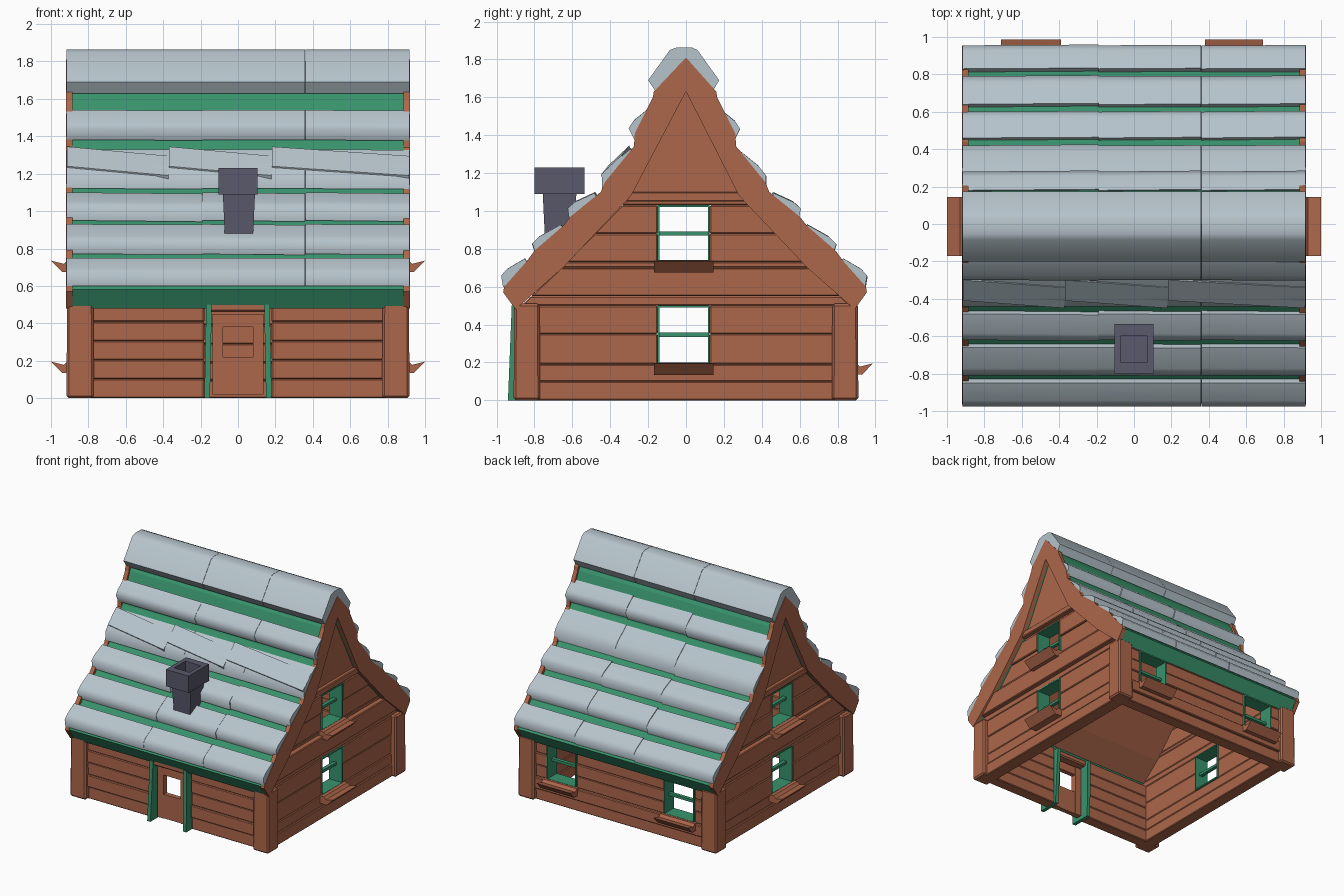
import bpy, bmesh, math, random

if "Cube" in bpy.data.objects:
    bpy.data.objects.remove(bpy.data.objects["Cube"])

random.seed(4)


def material(name, rgb):
    m = bpy.data.materials.new(name)
    m.diffuse_color = (*rgb, 1)
    m.use_nodes = True
    m.node_tree.nodes["Principled BSDF"].inputs["Base Color"].default_value = m.diffuse_color
    return m


WOOD = material("wood", (0.42, 0.135, 0.07))
GREEN = material("green_paint", (0.04, 0.29, 0.15))
SLATE = material("slate", (0.47, 0.55, 0.60))
STONE = material("chimney_stone", (0.10, 0.10, 0.15))


def along_x(p, q, t): return (t, p, q)
def along_y(p, q, t): return (p, t, q)
def along_z(p, q, t): return (p, q, t)


def prism(name, pts, a, b, mat, place=along_x, shift=(0, 0), scale=1, bevel=0, smooth=0):
    """Extrude a 2D profile from a to b; the far end may be shifted or scaled."""
    bm = bmesh.new()
    cx = sum(p[0] for p in pts) / len(pts)
    cy = sum(p[1] for p in pts) / len(pts)
    near = [bm.verts.new(place(p, q, a)) for p, q in pts]
    far = [bm.verts.new(place(cx + (p - cx) * scale + shift[0],
                              cy + (q - cy) * scale + shift[1], b)) for p, q in pts]
    bm.faces.new(near)
    bm.faces.new(far[::-1])
    n = len(pts)
    for i in range(n):
        j = (i + 1) % n
        bm.faces.new((near[i], far[i], far[j], near[j]))
    bmesh.ops.recalc_face_normals(bm, faces=bm.faces)
    me = bpy.data.meshes.new(name)
    bm.to_mesh(me)
    bm.free()
    me.materials.append(mat)
    if smooth:
        me.shade_smooth()
        me.set_sharp_from_angle(angle=math.radians(smooth))
    ob = bpy.data.objects.new(name, me)
    bpy.context.collection.objects.link(ob)
    if bevel:
        mod = ob.modifiers.new("bevel", 'BEVEL')
        mod.width, mod.segments = bevel, 1
    return ob


def rect(a, b, c, d):
    return [(a, c), (b, c), (b, d), (a, d)]


def box(name, x0, x1, y0, y1, z0, z1, mat, **kw):
    return prism(name, rect(x0, x1, y0, y1), z0, z1, mat, along_z, **kw)


def both_slopes(outer, inner):
    """Closed gable profile from the two edges of its y > 0 half."""
    def flip(pts): return [(-y - .01, z) for y, z in reversed(pts)]
    return outer + inner + flip(inner[:-1]) + flip(outer[1:])


def interp(z, table):
    for (y0, z0), (y1, z1) in zip(table, table[1:]):
        if z0 <= z <= z1:
            return y0 + (y1 - y0) * (z - z0) / (z1 - z0)
    return table[-1][0]


# Roof slab, gable fascias (slightly proud of the slab) and inner lining
outer = [(0, 1.80), (.15, 1.60), (.25, 1.36), (.41, 1.12), (.58, .95), (.77, .77), (.95, .58)]
fascia = [(0, 1.81), (.16, 1.63), (.165, 1.60), (.26, 1.41), (.265, 1.34), (.42, 1.15), (.44, 1.10),
          (.60, .97), (.64, .92), (.79, .79), (.83, .735), (.95, .60), (.955, .57)]
inner = [(.89, .48), (.64, .70), (.28, 1.08), (0, 1.63)]
prism("roof_slab", both_slopes(outer, inner), -.885, .885, GREEN)
for s in (-1, 1):
    prism("gable_fascia", both_slopes(fascia, inner), s * .885, s * .92, WOOD)
lining_in = [(.79, .54), (.62, .68), (.26, 1.06), (0, 1.59)]
prism("roof_lining", both_slopes([(0, 1.62), (.27, 1.075), (.63, .695), (.80, .55)], lining_in),
      -.80, .80, WOOD)

# Slate rows: upper edge, nose and heel of each tile in the side view
rows = [((.19, 1.54), (.29, 1.44), (.26, 1.38)),
        ((.28, 1.33), (.43, 1.19), (.43, 1.12)),
        ((.47, 1.10), (.61, 1.02), (.60, .95)),
        ((.65, .93), (.80, .83), (.78, .77)),
        ((.84, .75), (.965, .66), (.955, .60))]
joints = [-.918, -.19, .36, .918]


def tile_row(name, prof, side, skew=0, xs=joints):
    prof = [(side * y - .01, z) for y, z in prof]
    for x0, x1 in zip(xs, xs[1:]):
        k = skew or random.uniform(0, .008)
        prism(name, prof, x0 + .001, x1 - .001, SLATE, shift=(side * k * .8, -k), smooth=65)


for side in (-1, 1):
    for up, nose, heel in rows:
        mid = (nose[0] * .7 + up[0] * .3 + .006, nose[1] * .7 + up[1] * .3 + .008)
        base = (up[0] - .035, up[1] - .05)
        tile_row("slate_row", [up, mid, nose, heel, base], side)
# slipped slates on the front
tile_row("slipped_slates", [(.29, 1.345), (.40, 1.24), (.385, 1.21), (.27, 1.30)], -1, .05,
         [-.915, -.37, .18, .915])
ridge = [(-.20, 1.69), (-.085, 1.85), (-.05, 1.863), (.03, 1.863), (.06, 1.85), (.175, 1.69),
         (.14, 1.63), (0, 1.78), (-.16, 1.63)]
for x0, x1 in zip(joints, joints[1:]):
    prism("ridge_slate", ridge, x0 + .001, x1 - .001, SLATE, smooth=65)

# Gable walls: plank rows following the roof line, split at the windows
roof_line = [(.87, 0), (.87, .50), (.66, .70), (.29, 1.08)]
W0, W1 = -.15, .125
levels = [(0, .10, 0), (.10, .19, 0), (.19, .35, 1), (.35, .50, 1), (.50, .55, 0), (.70, .73, 0),
          (.73, .88, 1), (.88, 1.03, 1), (1.03, 1.06, 0)]
for s in (-1, 1):
    for z0, z1, opening in levels:
        h0, h1 = interp(z0, roof_line), interp(z1, roof_line)
        x = random.uniform(.865, .885)
        if opening:
            prism("gable_plank", [(-h0, z0), (W0, z0), (W0, z1), (-h1, z1)], s * .77, s * x, WOOD, bevel=.006)
            prism("gable_plank", [(W1, z0), (h0, z0), (h1, z1), (W1, z1)], s * .77, s * x, WOOD, bevel=.006)
        else:
            prism("gable_plank", [(-h0, z0), (h0, z0), (h1, z1), (-h1, z1)], s * .77, s * x, WOOD, bevel=.006)
    for z0, z1 in ((.55, .70), (1.05, 1.10)):
        h0, h1 = interp(z0, roof_line), interp(z1, roof_line)
        prism("gable_beam", [(-h0, z0), (h0, z0), (h1, z1), (-h1, z1)], s * .77, s * .905, WOOD, bevel=.006)
    prism("gable_peak_panel", [(-.29, 1.09), (.29, 1.09), (0, 1.65)], s * .79, s * .875, WOOD)


# Front and back walls: planks between openings
def long_wall(name, s, spans, z0, z1, n):
    for i in range(n):
        a, b = z0 + (z1 - z0) * i / n, z0 + (z1 - z0) * (i + 1) / n
        y = random.uniform(.865, .89)
        for x0, x1 in spans:
            box(name, x0, x1, s * .77, s * y, a, b, WOOD, bevel=.006)


long_wall("front_plank", -1, [(-.87, -.18), (.18, .87)], 0, .51, 5)
long_wall("back_plank", 1, [(-.87, .87)], 0, .19, 2)
long_wall("back_plank", 1, [(-.87, -.69), (-.41, .40), (.67, .87)], .19, .49, 3)
box("back_wall_plate", -.87, .87, .77, .87, .49, .53, WOOD)

# Corner posts
for sx in (-1, 1):
    for sy in (-1, 1):
        box("corner_post", sx * .77, sx * .917, sy * .77, sy * .91, 0, .51, WOOD, scale=.96, bevel=.012)


# Windows: green reveal, crossbar and pointed sill
def window(axis, s, u0, u1, z0, z1):
    def bar(name, a, b, w0, w1, c, d):
        if axis == 'x':
            box(name, s * w0, s * w1, a, b, c, d, GREEN)
        else:
            box(name, a, b, s * w0, s * w1, c, d, GREEN)
    t = .010
    bar("window_jamb", u0, u0 + t, .76, .88, z0, z1)
    bar("window_jamb", u1 - t, u1, .76, .88, z0, z1)
    bar("window_head", u0, u1, .76, .88, z1 - t, z1)
    bar("window_bottom", u0, u1, .76, .88, z0, z0 + t)
    zm = (z0 + z1) / 2 - .01
    bar("window_crossbar", u0, u1, .80, .83, zm, zm + .022)
    sill = [(.80, -.05), (.94, -.055), (.999, .005), (.93, -.012), (.91, .008), (.80, .008)]
    prof = [(s * w * (1 if axis == 'x' else .988), z0 + z) for w, z in sill]
    prism("window_sill", prof, u0 - .02, u1 + .02, WOOD, along_y if axis == 'x' else along_x)


for s in (-1, 1):
    window('x', s, W0, W1, .19, .50)
    window('x', s, W0, W1, .73, 1.03)
window('y', 1, -.69, -.41, .19, .49)
window('y', 1, .40, .67, .19, .49)

# Front door with a window hole, frame and lintel
for s in (-1, 1):
    prism("door_jamb", rect(s * .15, s * .18, -.94, -.76), 0, .50, GREEN, along_z, shift=(-s * .01, .02))
box("door_lintel", -.17, .17, -.91, -.77, .46, .51, WOOD, bevel=.01)
for s in (-1, 1):
    box("door_stile", s * .08, s * .135, -.87, -.82, .02, .45, WOOD)
box("door_panel", -.08, .08, -.865, -.825, .02, .22, WOOD)
box("door_top_rail", -.08, .08, -.865, -.825, .38, .45, WOOD)

# Chimney: tapering stem with a hollow square cap
box("chimney_stem", -.07, .08, -.745, -.59, .86, 1.10, STONE, scale=1.15)
for s in (-1, 1):
    box("chimney_cap_side", s * .07, s * .105, -.80, -.535, 1.09, 1.23, STONE)
for y0, y1 in ((-.80, -.74), (-.595, -.535)):
    box("chimney_cap_end", -.07, .07, y0, y1, 1.09, 1.23, STONE)
box("chimney_cap_base", -.07, .07, -.74, -.595, 1.09, 1.12, STONE)
